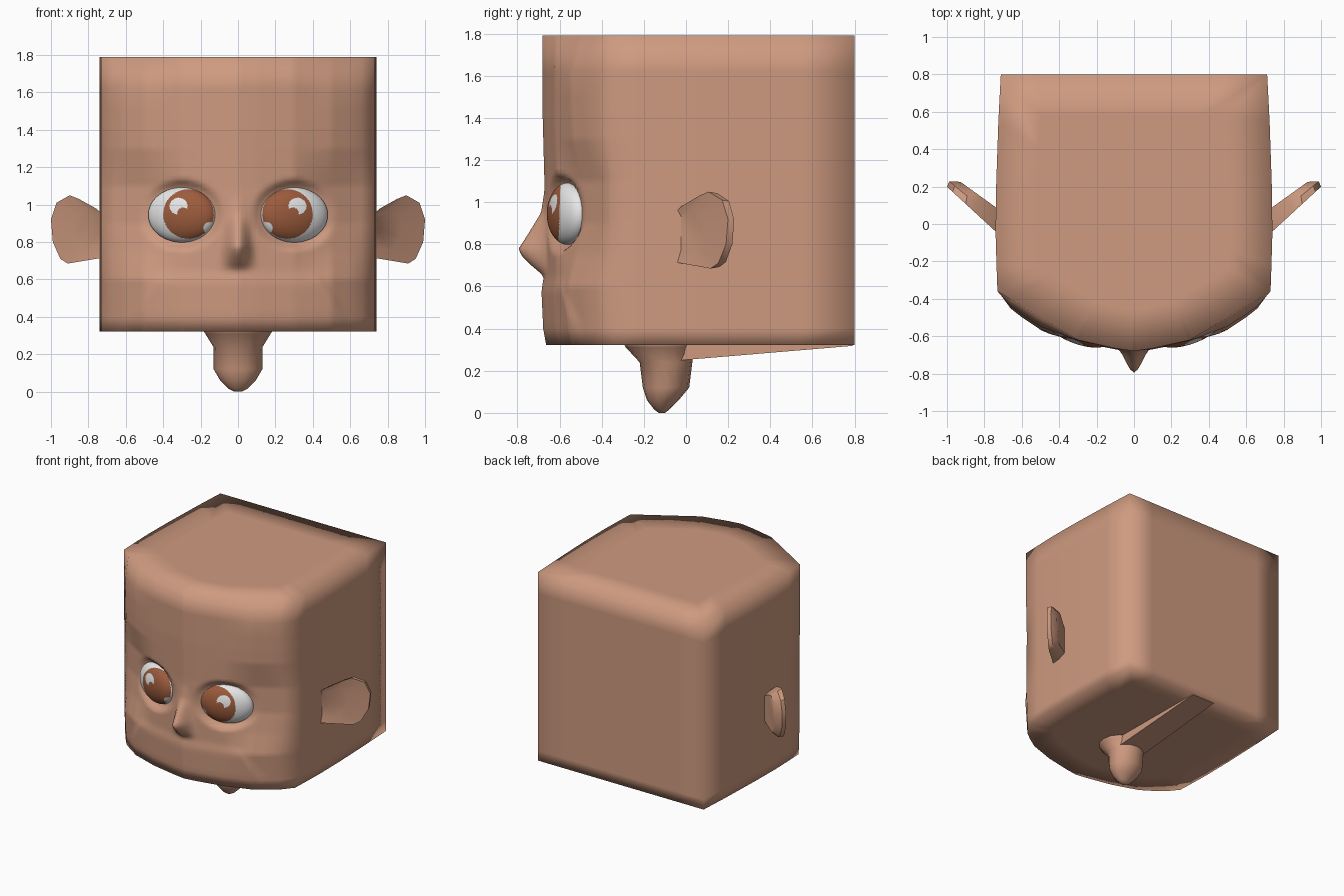
import bpy, bmesh, math
from mathutils import Vector, Matrix

if "Cube" in bpy.data.objects:
    bpy.data.objects.remove(bpy.data.objects["Cube"])


def material(name, rgb):
    m = bpy.data.materials.new(name)
    m.diffuse_color = (*rgb, 1)
    m.use_nodes = True
    m.node_tree.nodes["Principled BSDF"].inputs["Base Color"].default_value = m.diffuse_color
    return m


SKIN = material("skin", (0.62, 0.325, 0.215))
WHITE = material("eye white", (0.80, 0.80, 0.80))
BROWN = material("iris brown", (0.33, 0.105, 0.045))


def finish(bm, name, mats, mirror=False, angle=None):
    bmesh.ops.recalc_face_normals(bm, faces=bm.faces)
    me = bpy.data.meshes.new(name)
    bm.to_mesh(me)
    bm.free()
    ob = bpy.data.objects.new(name, me)
    bpy.context.collection.objects.link(ob)
    for m in mats:
        me.materials.append(m)
    if mirror:
        ob.modifiers.new("mirror", 'MIRROR')
    bpy.ops.object.select_all(action='DESELECT')
    ob.select_set(True)
    bpy.context.view_layer.objects.active = ob
    if angle:
        bpy.ops.object.shade_smooth_by_angle(angle=math.radians(angle))
    else:
        bpy.ops.object.shade_smooth()
    return ob


def interp(pts, t):
    """Piecewise linear lookup."""
    if t <= pts[0][0]:
        return pts[0][1]
    for (a, u), (b, v) in zip(pts, pts[1:]):
        if t <= b:
            return u + (v - u) * (t - a) / (b - a)
    return pts[-1][1]


def smooth(a, b, t):
    t = max(0, min(1, (t - a) / (b - a)))
    return t * t * (3 - 2 * t)


def loft(bm, rings, cap=True):
    loops = [[bm.verts.new(p) for p in r] for r in rings]
    for a, b in zip(loops, loops[1:]):
        for i in range(len(a)):
            j = (i + 1) % len(a)
            bm.faces.new((a[i], a[j], b[j], b[i]))
    if cap:
        bm.faces.new(loops[0])
        bm.faces.new(loops[-1])


# Head: stacked cross-sections with nose, sockets and cheek folds
CHORD = [(0, -.68), (.1, -.665), (.3, -.62), (.73, -.36)]
FULL = [(0, -.68), (.1, -.665), (.3, -.625), (.5, -.57), (.65, -.47), (.73, -.36)]
BULGE = [(.32, .8), (.6, 1), (.75, .4), (.9, 0), (1.1, 0), (1.3, .6), (1.65, .7), (1.79, 0)]
NOSE = [(.65, 0), (.70, .06), (.75, .11), (.78, .12), (.85, .075), (.95, .015), (1.05, 0)]
NOSE_W = [(.65, .12), (.75, .10), (.95, .07), (1.05, .06)]
EYE = Vector((.30, -.56, .945))
SLOPE = .38


def face_y(x, z):
    k = interp(BULGE, z)
    y = interp(CHORD, x) * (1 - k) + interp(FULL, x) * k
    y += interp([(.32, .018), (.6, .005), (1.1, .008), (1.4, 0)], z)
    r = math.hypot((x - EYE.x) / .18, (z - EYE.z) / .148)
    s = 1 - smooth(.98, 1.3, r)
    y += (max(y, EYE.y + (x - EYE.x) * SLOPE) - y) * s
    fold = smooth(0, .035, .46 + (.61 - z) * .63 - x)
    y -= .012 * fold * (1 - smooth(.56, .66, z)) * smooth(.3, .4, z)
    w = interp(NOSE_W, z)
    if x < w:
        y -= interp(NOSE, z) * (.5 + .5 * math.cos(math.pi * x / w))
    return y


XS = [i * .02 for i in range(31)] + [.66, .73]
SIDE = [(.735, -.22), (.74, -.05), (.737, .2), (.725, .55), (.712, .8), (.5, .8), (.25, .8), (0, .8)]


def section(z):
    half = [(x, face_y(x, z)) for x in XS] + SIDE
    return [Vector((x, y, z)) for x, y in half] + \
           [Vector((-x, y, z)) for x, y in half[-2:0:-1]]


def inset(ring, s):
    return [Vector((p.x * s, .05 + (p.y - .05) * s, p.z)) for p in ring]


zs = [.322, .40] + [.44 + i * .02 for i in range(54)] + [1.62, 1.79]
body = [section(z) for z in zs]
bottom, top = body[0], body[-1]
bm = bmesh.new()
loft(bm, [inset(bottom, .05), inset(bottom, .75)] + body + [inset(top, .7), inset(top, .05)])
finish(bm, "head", [SKIN])

# Neck: tapered stub of oval rings (z, centre y, half width, half depth)
bm = bmesh.new()
NECK = [(.35, -.13, .20, .18), (.31, -.125, .175, .16), (.24, -.095, .132, .125),
        (.12, -.095, .130, .110), (.06, -.11, .095, .075), (.015, -.115, .05, .035),
        (0, -.115, .02, .015)]
loft(bm, [[(rx * math.cos(a), cy + ry * math.sin(a), z)
           for a in [i * math.tau / 16 for i in range(16)]] for z, cy, rx, ry in NECK])
finish(bm, "neck", [SKIN])

# Wedge running under the head from neck to back
bm = bmesh.new()
loft(bm, [[(-w, y, .34), (w, y, .34), (w, y, z), (-w, y, z)]
          for y, z, w in ((-.08, .245, .11), (.79, .318, .10))])
finish(bm, "under_ridge", [SKIN], angle=30)

# Ears: rim outline at the front, smaller outline behind
EAR = [(.70, .72), (.70, .93), (.76, .98), (.85, 1.03), (.90, 1.05), (.97, 1.01),
       (1.0, .92), (.99, .80), (.95, .71), (.91, .685)]


def ear_ring(s, back):
    ring = []
    for x, z in EAR:
        x = .70 + (x - .70) * s
        z = .86 + (z - .86) * s
        y = -.04 + (x - .74) * .92
        ring.append((x, y + back * (.13 - .2 * (x - .74)), z))
    return ring


bm = bmesh.new()
loft(bm, [ear_ring(.6, .12), ear_ring(1, 0), ear_ring(.96, .5), ear_ring(.76, 1)])
finish(bm, "ears", [SKIN], mirror=True, angle=40)

# Eyes: flattened balls, iris and highlights chosen by position
bm = bmesh.new()
bmesh.ops.create_icosphere(bm, subdivisions=6, radius=1)
mat = Matrix.Translation(EYE) @ Matrix.Rotation(math.atan(SLOPE), 4, 'Z') @ \
    Matrix.Diagonal((.19, .08, .147, 1))
bm.transform(mat)


def inside(c, x, z, rx, rz):
    return ((c.x - x) / rx) ** 2 + ((c.z - z) / rz) ** 2 < 1


for f in bm.faces:
    c = f.calc_center_median()
    front = c.y < EYE.y + (c.x - EYE.x) * SLOPE
    iris = inside(c, .265, .95, .135, .132)
    shine = (inside(c, .318, .992, .048, .045) and not inside(c, .295, .955, .03, .03)) \
        or inside(c, .15, .875, .035, .032)
    f.material_index = 1 if front and iris and not shine else 0
finish(bm, "eyes", [WHITE, BROWN], mirror=True)
